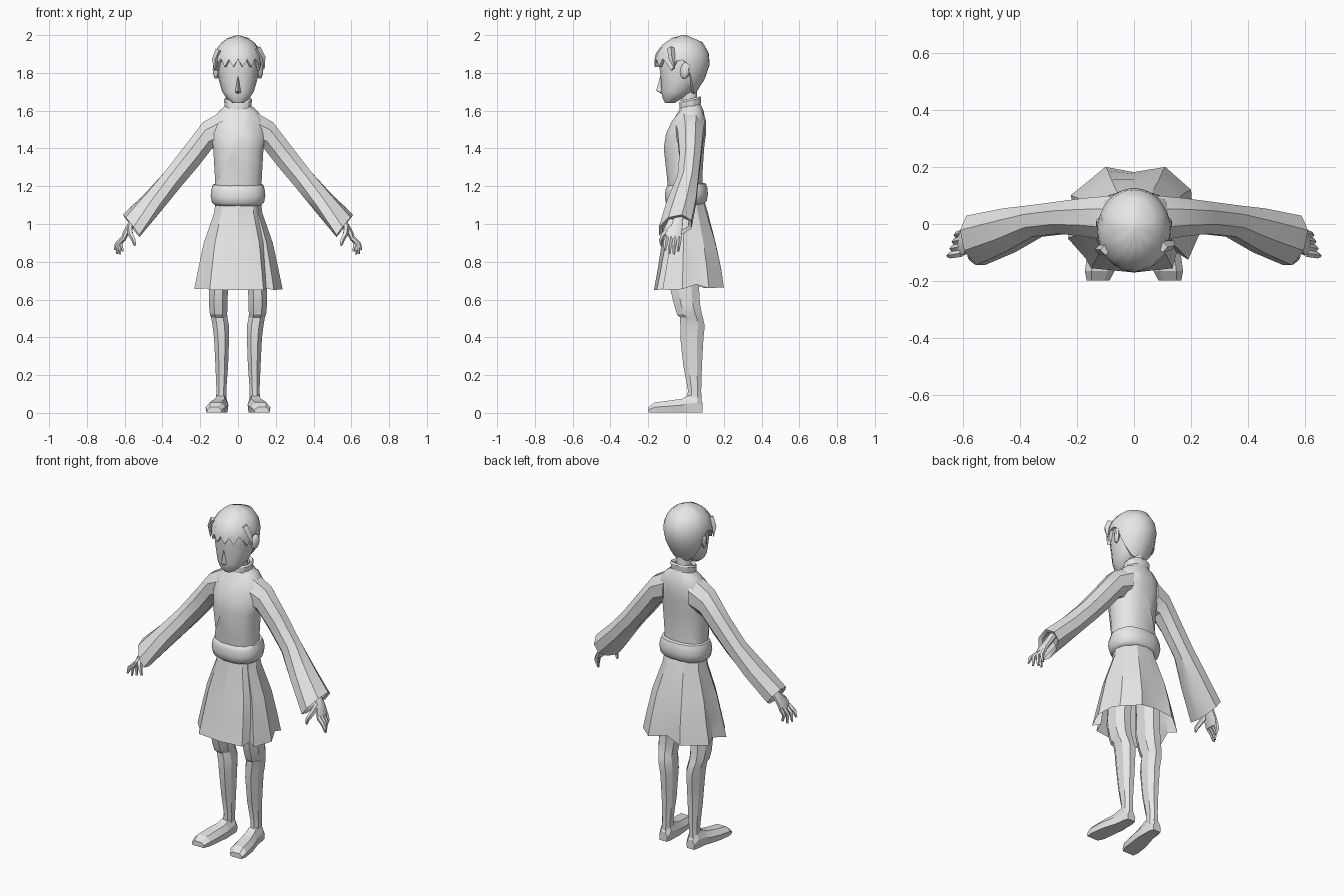
import bpy, bmesh, math
from mathutils import Vector

if "Cube" in bpy.data.objects:
    bpy.data.objects.remove(bpy.data.objects["Cube"])

grey = bpy.data.materials.new("light grey")
grey.diffuse_color = (0.8, 0.8, 0.8, 1)
grey.use_nodes = True
grey.node_tree.nodes["Principled BSDF"].inputs["Base Color"].default_value = grey.diffuse_color
made = []


def finish(bm, name, angle=30, mirror=False):
    bmesh.ops.recalc_face_normals(bm, faces=bm.faces)
    me = bpy.data.meshes.new(name)
    bm.to_mesh(me)
    bm.free()
    me.materials.append(grey)
    ob = bpy.data.objects.new(name, me)
    bpy.context.collection.objects.link(ob)
    if mirror:
        ob.modifiers.new("mirror", 'MIRROR').use_mirror_merge = False
    made.append((ob, angle))
    return ob


def loft(rings, caps=(True, True), loop=False):
    """Skin a list of equal-length point rings."""
    bm = bmesh.new()
    vs = [[bm.verts.new(p) for p in r] for r in rings]
    n = len(rings[0])
    pairs = list(zip(vs, vs[1:])) + ([(vs[-1], vs[0])] if loop else [])
    for a, b in pairs:
        for i in range(n):
            j = (i + 1) % n
            bm.faces.new((a[i], a[j], b[j], b[i]))
    if caps[0]:
        bm.faces.new(vs[0])
    if caps[1]:
        bm.faces.new(vs[-1])
    return bm


def ring(z, rx, yf, yb, cx=0, n=12, tilt=0, e=1.0):
    """Horizontal oval between yf and yb; tilt raises the back, e < 1 squares it."""
    out = []
    for i in range(n):
        a = 2 * math.pi * (i + .5) / n
        s, c = math.sin(a), math.cos(a)
        s, c = math.copysign(abs(s) ** e, s), math.copysign(abs(c) ** e, c)
        y = (yf + yb) / 2 - (yb - yf) / 2 * c
        out.append((cx + rx * s, y, z + tilt * y))
    return out


def tube(path, radii, n=5):
    """Tapered tube along a path of points."""
    path = [Vector(p) for p in path]
    rings = []
    for i, p in enumerate(path):
        d = (path[min(i + 1, len(path) - 1)] - path[max(i - 1, 0)]).normalized()
        u = d.cross(Vector((0, 1, 0.01))).normalized()
        v = d.cross(u)
        rings.append([p + (u * math.cos(2 * math.pi * k / n) + v * math.sin(2 * math.pi * k / n)) * radii[i]
                      for k in range(n)])
    return loft(rings)


# Torso and the wrapped front panel of the robe
body = [(1.14, .122, -.09, .09), (1.25, .126, -.10, .085), (1.40, .135, -.117, .095),
        (1.48, .145, -.105, .105), (1.55, .14, -.07, .105), (1.60, .10, -.04, .095), (1.635, .06, -.02, .078)]
finish(loft([ring(*b, e=.85) for b in body]), "torso", 35)
bm = loft([ring(z, rx + .004, f - .004, b + .004, e=.85) for z, rx, f, b in body], (False, False))
bmesh.ops.bisect_plane(bm, geom=bm.verts[:] + bm.edges[:] + bm.faces[:], plane_co=(.07, 0, 1.6),
                       plane_no=(-.38, 0, .18), clear_outer=True)
finish(bm, "robe_wrap", 35)

# Sleeves: top x,z / bottom x,z / front y / back y / backward lean of the front edge
sleeve = [(.08, 1.60, .09, 1.41, -.06, .10, 0), (.185, 1.54, .14, 1.395, -.045, .092, 0),
          (.285, 1.41, .21, 1.305, -.035, .08, 0), (.385, 1.28, .295, 1.205, -.045, .067, 0),
          (.49, 1.165, .40, 1.085, -.10, .055, .01), (.61, 1.05, .535, .945, -.145, .03, .035),
          (.59, 1.04, .535, .965, -.125, .015, .03), (.54, 1.09, .48, 1.03, -.09, .015, .02)]
rings = []
for tx, tz, bx, bz, f, b, lean in sleeve:
    r = []
    for k in range(8):
        a = 2 * math.pi * (k + .5) / 8
        u, v = math.cos(a) * 1.07, math.sin(a) * 1.07
        r.append(((tx + bx) / 2 + u * (tx - bx) / 2 - lean * max(0, -v),
                  (f + b) / 2 + v * (b - f) / 2,
                  (tz + bz) / 2 + u * (tz - bz) / 2 - lean * max(0, -v)))
    rings.append(r)
finish(loft(rings), "sleeve", 35, True)

# Hands: palm, four fingers, thumb
palm = []
for x, y, z, w, t in [(.53, -.035, 1.06, .026, .02), (.565, -.045, 1.0, .03, .02),
                      (.595, -.065, .95, .046, .018), (.608, -.068, .915, .046, .014)]:
    palm.append([(x + t * .85 * math.cos(a), y + w * math.sin(a), z + t * .5 * math.cos(a))
                 for a in [2 * math.pi * (k + .5) / 8 for k in range(8)]])
finish(loft(palm), "palm", 40, True)
for i, (y, tip, tz) in enumerate([(-.103, .652, .862), (-.08, .64, .842), (-.056, .625, .838), (-.033, .61, .855)]):
    finish(tube([(.604, y, .93), ((.615 + tip) / 2 + .008, y - .006, .895), (tip, y - .008, tz)],
                [.013, .012, .006]), "finger_%d" % (i + 1), 40, True)
finish(tube([(.575, -.07, .985), (.568, -.118, .945), (.552, -.132, .915), (.545, -.13, .885)],
            [.016, .015, .012, .006]), "thumb", 40, True)

# Belt
finish(loft([ring(z, rx, -ry, ry + .004, n=16, tilt=.06, e=.85) for z, rx, ry in
             [(1.10, .122, .09), (1.115, .14, .108), (1.15, .147, .114), (1.185, .143, .111),
              (1.207, .135, .103), (1.212, .12, .09)]]), "belt", 50)

# Skirt: hem outline with side pleats, narrowing to the waist
hem = [(0, .182, .69), (.11, .2, .665), (.2, .12, .66), (.205, .055, .68), (.236, -.02, .655),
       (.19, -.125, .65), (.15, -.10, .66), (.135, -.155, .65), (0, -.17, .65),
       (-.15, -.155, .65), (-.17, -.12, .66), (-.232, -.05, .655), (-.205, .04, .68),
       (-.222, .1, .66), (-.10, .2, .665)]
rings = []
for z, sx, sf, sb, blend in [(1.15, .118, .088, .09, .95), (1.06, .128, .098, .118, .8),
                             (.90, .182, .128, .165, .45), (.76, .21, .15, .19, .15), (0, 0, 0, 0, 0)]:
    r = []
    for x, y, hz in hem:
        a = math.atan2(x, y)
        ox, oy = sx * math.sin(a), math.cos(a) * (sb if y > 0 else sf)
        if z == 0:
            r.append((x, y, hz))
        else:
            k = sx / .23
            px, py = x * k, y * (sb / .2 if y > 0 else sf / .17)
            r.append((px + (ox - px) * blend, py + (oy - py) * blend, z))
    rings.append(r)
finish(loft(rings, (True, False)), "skirt", 20)

# Legs with loose knee cuffs
legs = [(.85, .04, .155, -.08, .08), (.65, .05, .156, -.087, .075), (.57, .052, .157, -.068, .08),
        (.52, .054, .152, -.052, .09), (.505, .053, .145, -.036, .094), (.46, .044, .138, -.035, .104),
        (.40, .044, .13, -.035, .097), (.25, .05, .122, -.018, .088), (.12, .06, .116, .008, .083),
        (.05, .06, .12, 0, .085)]
finish(loft([ring(z, (b - a) / 2, f, k, (a + b) / 2, 8, e=.9) for z, a, b, f, k in legs]), "leg", 25, True)

# Feet
foot = [(.087, .09, .026, .055), (.06, .09, .036, .10), (.0, .093, .04, .088), (-.02, .096, .045, .075),
        (-.09, .11, .052, .065), (-.165, .12, .052, .055), (-.198, .126, .04, .03)]
shape = [(-.9, .03), (.9, .03), (1, .55), (.55, 1), (-.55, 1), (-1, .55)]
finish(loft([[(cx + hw * u, y, h * v) for u, v in shape] for y, cx, hw, h in foot]), "foot", 25, True)

# Neck and standing collar
finish(loft([ring(1.58, .045, -.02, .07), ring(1.66, .04, -.025, .06), ring(1.74, .042, -.04, .06)]), "neck", 40)
finish(loft([ring(z, r, .022 - k, .022 + k, tilt=.2, e=.9) for z, r, k in
             [(1.60, .07, .056), (1.65, .076, .06), (1.66, .07, .055), (1.65, .055, .042), (1.60, .055, .042)]],
            (False, False), True), "collar", 30)

# Head
skull = [(1.64, .028, -.112, -.06), (1.665, .06, -.125, -.02), (1.70, .084, -.132, .035), (1.76, .101, -.135, .08),
         (1.82, .11, -.142, .10), (1.88, .112, -.142, .11), (1.94, .09, -.11, .09)]
finish(loft([ring(z, r, f, b, n=14, e=.9) for z, r, f, b in skull]), "head", 40)

# Nose wedge
bm = bmesh.new()
p = [bm.verts.new(c) for c in [(0, -.136, 1.785), (-.018, -.125, 1.695), (.018, -.125, 1.695),
                               (0, -.158, 1.705), (0, -.12, 1.685)]]
for f in [(0, 1, 3), (0, 3, 2), (1, 4, 3), (3, 4, 2)]:
    bm.faces.new([p[i] for i in f])
finish(bm, "nose", 20)

# Ears
bm = bmesh.new()
bmesh.ops.create_uvsphere(bm, u_segments=8, v_segments=6, radius=1)
for v in bm.verts:
    v.co = (.117 + v.co.x * .016 + v.co.y * .008, -.005 + v.co.y * .026, 1.812 + v.co.z * .043 + v.co.y * .008)
finish(bm, "ear", 50, True)

# Hair cap: radius profile by height, hem height by direction from front to back
prof = [(1.69, .095, -.14, .05), (1.75, .112, -.158, .09), (1.80, .123, -.165, .115), (1.85, .13, -.17, .127),
        (1.90, .126, -.162, .123), (1.95, .10, -.125, .10), (1.985, .055, -.075, .065), (2.0, .004, -.02, .0)]
hem_z = [1.872, 1.832, 1.87, 1.832, 1.875, 1.85, 1.812, 1.862, 1.868, 1.85, 1.785, 1.745, 1.72, 1.70, 1.69, 1.69, 1.69]


def hair_point(a, z, k=1):
    for lo, hi in zip(prof, prof[1:]):
        if z <= hi[0]:
            t = (z - lo[0]) / (hi[0] - lo[0])
            r, f, b = [lo[i] + t * (hi[i] - lo[i]) for i in (1, 2, 3)]
            break
    return (k * r * math.sin(a), (f + b) / 2 - k * (b - f) / 2 * math.cos(a), z)


rings = []
for t, k in [(0, .86), (0, 1), (.25, 1), (.5, 1), (.7, 1), (.88, 1), (1, 1)]:
    r = []
    for i in range(32):
        h = hem_z[min(i, 32 - i)]
        # rows are spaced by height above the local hem
        r.append(hair_point(2 * math.pi * i / 32, h + (2.0 - h) * t, k))
    rings.append(r)
finish(loft(rings, (False, True)), "hair", 45)

# Loose side locks of hair
finish(tube([(.10, -.08, 1.93), (.128, -.075, 1.88), (.138, -.06, 1.82)], [.02, .018, .003], 4), "side_lock", 30)
finish(tube([(-.10, -.09, 1.92), (-.122, -.09, 1.87), (-.122, -.085, 1.81)], [.02, .016, .003], 4), "temple_lock", 30)

# Smooth shading with sharp creases
for ob, angle in made:
    bpy.ops.object.select_all(action='DESELECT')
    ob.select_set(True)
    bpy.context.view_layer.objects.active = ob
    bpy.ops.object.shade_smooth_by_angle(angle=math.radians(angle))
